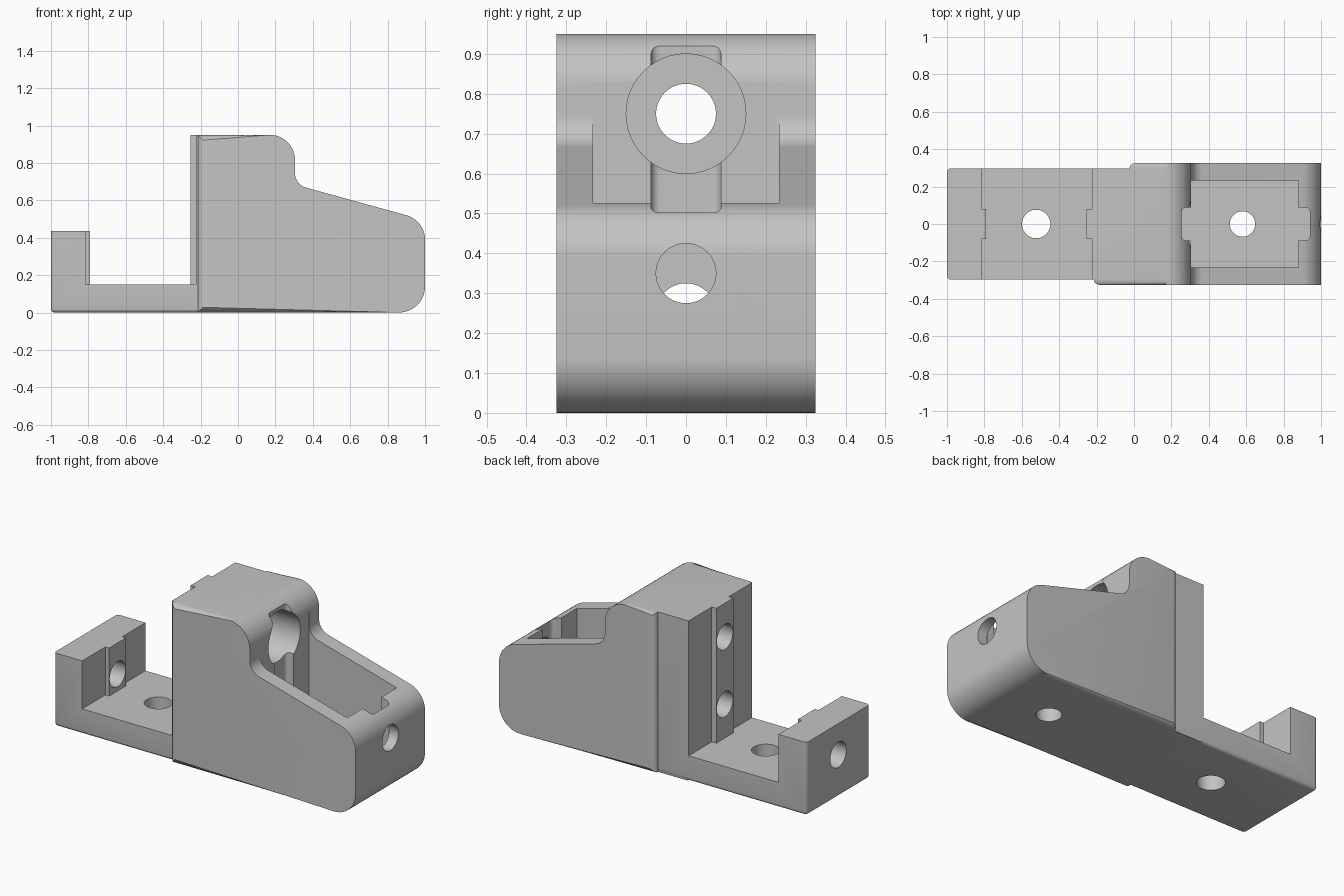
import bpy, bmesh, math
from mathutils import Matrix

if "Cube" in bpy.data.objects:
    bpy.data.objects.remove(bpy.data.objects["Cube"])

grey = bpy.data.materials.new("plain_grey")
grey.diffuse_color = (0.55, 0.55, 0.55, 1)
grey.use_nodes = True
grey.node_tree.nodes["Principled BSDF"].inputs["Base Color"].default_value = grey.diffuse_color


def arc(cx, cy, r, a0, a1, n=12):
    return [(cx + r * math.cos(math.radians(a0 + (a1 - a0) * i / n)),
             cy + r * math.sin(math.radians(a0 + (a1 - a0) * i / n))) for i in range(n + 1)]


def finish(name, bm):
    bmesh.ops.recalc_face_normals(bm, faces=bm.faces)
    me = bpy.data.meshes.new(name)
    bm.to_mesh(me)
    bm.free()
    me.materials.append(grey)
    ob = bpy.data.objects.new(name, me)
    bpy.context.collection.objects.link(ob)
    return ob


def extrude(name, pts, lo, hi, axis="Y", pick=None, radius=0.0):
    """Extrude a closed outline along an axis, rounding the edges chosen by pick."""
    place = (lambda a, b, h: (a, h, b)) if axis == "Y" else (lambda a, b, h: (a, b, h))
    bm = bmesh.new()
    ends = [[bm.verts.new(place(a, b, h)) for a, b in pts] for h in (lo, hi)]
    for e in ends:
        bm.faces.new(e)
    for i in range(len(pts)):
        j = (i + 1) % len(pts)
        bm.faces.new((ends[0][i], ends[0][j], ends[1][j], ends[1][i]))
    if pick:
        edges = [e for e in bm.edges if pick(e.verts[0].co, e.verts[1].co)]
        bmesh.ops.bevel(bm, geom=edges, offset=radius, segments=5, profile=0.5,
                        affect='EDGES', clamp_overlap=True)
    return finish(name, bm)


def box(name, x0, x1, hy, z0, z1, radius=0.0):
    pts = [(x0, -hy), (x1, -hy), (x1, hy), (x0, hy)]
    upright = (lambda a, b: abs(a.z - b.z) > 0.01) if radius else None
    return extrude(name, pts, z0, z1, "Z", upright, radius)


def cylinder(name, r, start, end, x=0.0, z=0.0, axis="X"):
    bm = bmesh.new()
    bmesh.ops.create_cone(bm, cap_ends=True, segments=48, radius1=r, radius2=r, depth=end - start)
    mid = (start + end) / 2
    if axis == "X":
        m = Matrix.Translation((mid, 0, z)) @ Matrix.Rotation(math.pi / 2, 4, 'Y')
    else:
        m = Matrix.Translation((x, 0, mid))
    bm.transform(m)
    return finish(name, bm)


def boolean(target, other, op):
    mod = target.modifiers.new("bool", 'BOOLEAN')
    mod.operation = op
    mod.solver = 'EXACT'
    mod.object = other
    bpy.context.view_layer.objects.active = target
    bpy.ops.object.modifier_apply(modifier=mod.name)
    bpy.data.objects.remove(other, do_unlink=True)


# Wide housing with rounded rims on both sides
outline = ([(-0.215, 0)] + arc(0.86, 0.14, 0.14, -90, 0) + arc(0.865, 0.39, 0.135, 0, 75)
           + arc(0.385, 0.745, 0.08, 255, 180) + arc(0.17, 0.815, 0.135, 0, 90)
           + [(-0.215, 0.95)])
body = extrude("bracket", outline, -0.325, 0.325, "Y",
               lambda a, b: abs(a.y - b.y) < 1e-5, 0.028)

# The back side of the housing starts further along, with a rounded step
step = [(-0.5, 0.295)] + arc(0.005, 0.295, 0.03, 180, 90, 6) + [(0.005, 0.5), (-0.5, 0.5)]
boolean(body, extrude("step_cutter", step, -0.5, 1.5, "Z"), 'DIFFERENCE')

# Narrow base with end post and upright block
frame = [(-1, 0), (0.1, 0), (0.1, 0.95), (-0.225, 0.95), (-0.225, 0.15),
         (-0.815, 0.15), (-0.815, 0.435), (-1, 0.435)]


def frame_edges(a, b):
    bottom = abs(a.z) < 1e-5 and abs(b.z) < 1e-5 and not (a.x > 0 and b.x > 0)
    corner = a.x < -0.99 and b.x < -0.99 and abs(a.y - b.y) < 1e-5
    return bottom or corner


boolean(body, extrude("base", frame, -0.297, 0.297, "Y", frame_edges, 0.02), 'UNION')

# Guide ridges on the post and the upright block
boolean(body, box("post_ridge", -0.85, -0.79, 0.08, 0.1, 0.435), 'UNION')
boolean(body, box("block_ridge", -0.255, -0.15, 0.08, 0.1, 0.95), 'UNION')

# Open pocket with a rounded slot at both ends
boolean(body, box("pocket", 0.304, 0.88, 0.233, 0.15, 2), 'DIFFERENCE')
boolean(body, box("slot", 0.255, 0.94, 0.088, 0.15, 2, 0.022), 'DIFFERENCE')

# Lengthwise holes and their wide recesses: radius, start, end, height
for r, start, end, z in ((0.15, 0.1, 0.5, 0.75), (0.15, 0.1, 0.5, 0.35),
                         (0.075, -0.5, 0.5, 0.75), (0.075, -0.5, 1.2, 0.35),
                         (0.15, -1.1, -0.965, 0.25), (0.075, -1.1, -0.7, 0.25)):
    boolean(body, cylinder("bore", r, start, end, z=z), 'DIFFERENCE')

# Mounting holes through the floor
for x, r in ((-0.523, 0.076), (0.58, 0.068)):
    boolean(body, cylinder("floor_hole", r, -0.2, 0.3, x=x, axis="Z"), 'DIFFERENCE')

bpy.ops.object.select_all(action='DESELECT')
body.select_set(True)
bpy.context.view_layer.objects.active = body
bpy.ops.object.shade_smooth_by_angle(angle=math.radians(30))
